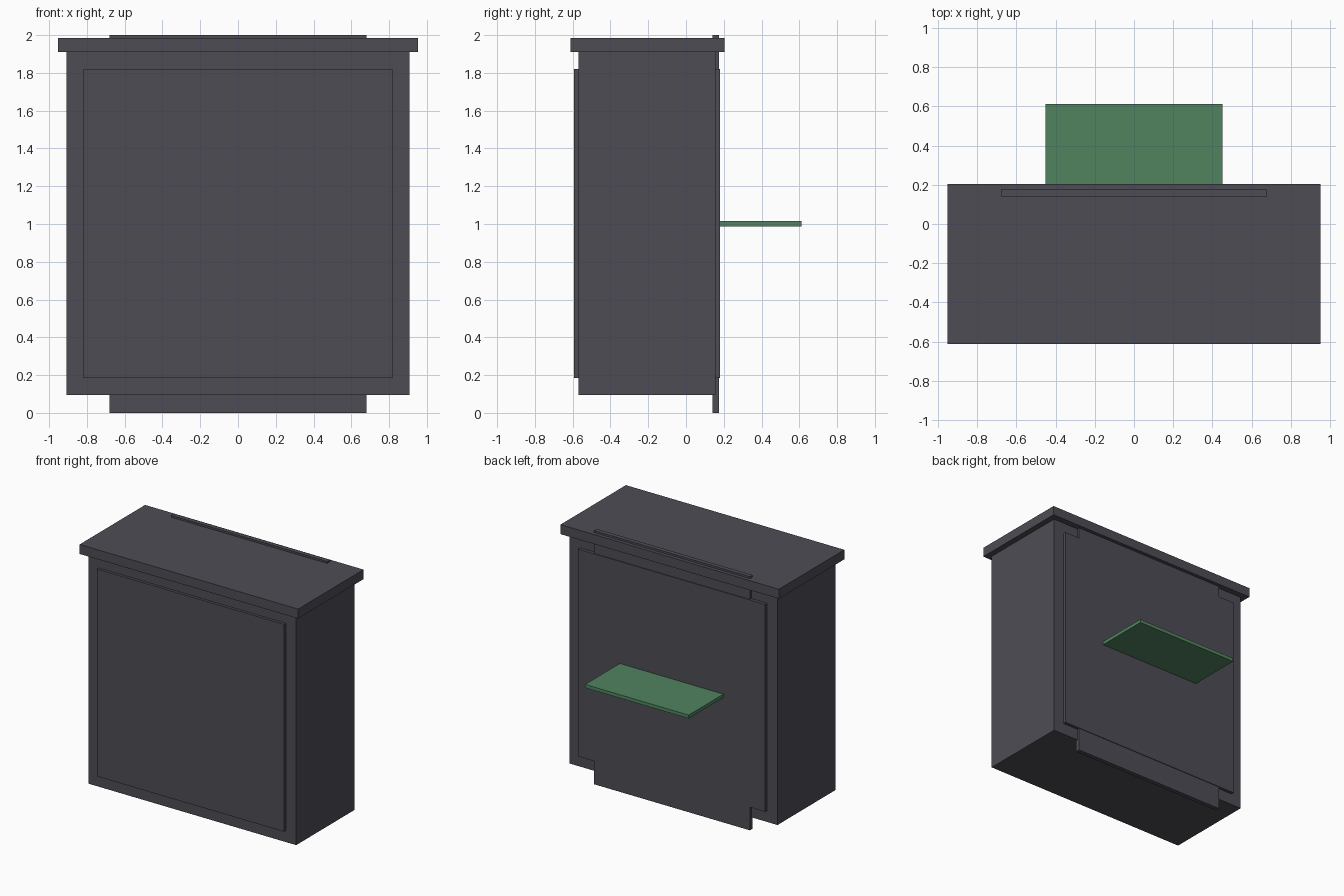
import bpy

# Remove the default cube
cube = bpy.data.objects.get("Cube")
if cube:
    bpy.data.objects.remove(cube, do_unlink=True)


def material(name, rgb):
    mat = bpy.data.materials.new(name)
    mat.use_nodes = True
    colour = (*rgb, 1.0)
    mat.diffuse_color = colour
    mat.node_tree.nodes["Principled BSDF"].inputs["Base Color"].default_value = colour
    return mat


def box(name, half_width, y_range, z_range, mat):
    """Box centred on x, spanning the given depth and height."""
    (y0, y1), (z0, z1) = y_range, z_range
    bpy.ops.mesh.primitive_cube_add(size=1, location=(0, (y0 + y1) / 2, (z0 + z1) / 2))
    obj = bpy.context.object
    obj.name = name
    obj.scale = (2 * half_width, y1 - y0, z1 - z0)
    bpy.ops.object.transform_apply(location=False, rotation=False, scale=True)
    obj.data.materials.append(mat)
    return obj


charcoal = material("charcoal", (0.075, 0.073, 0.09))
green = material("green", (0.082, 0.23, 0.115))

# Cabinet body with an overhanging lid
box("cabinet_body", 0.907, (-0.57, 0.155), (0.095, 1.91), charcoal)
box("cabinet_lid", 0.953, (-0.612, 0.203), (1.91, 1.985), charcoal)

# Raised panel, standing proud at the front and back
box("raised_panel", 0.817, (-0.592, 0.18), (0.185, 1.82), charcoal)

# Upright back plate, running from the floor through the lid
box("back_plate", 0.68, (0.14, 0.175), (0.0, 2.0), charcoal)

# Shelf at the back
box("back_shelf", 0.452, (0.17, 0.612), (0.988, 1.015), green)
